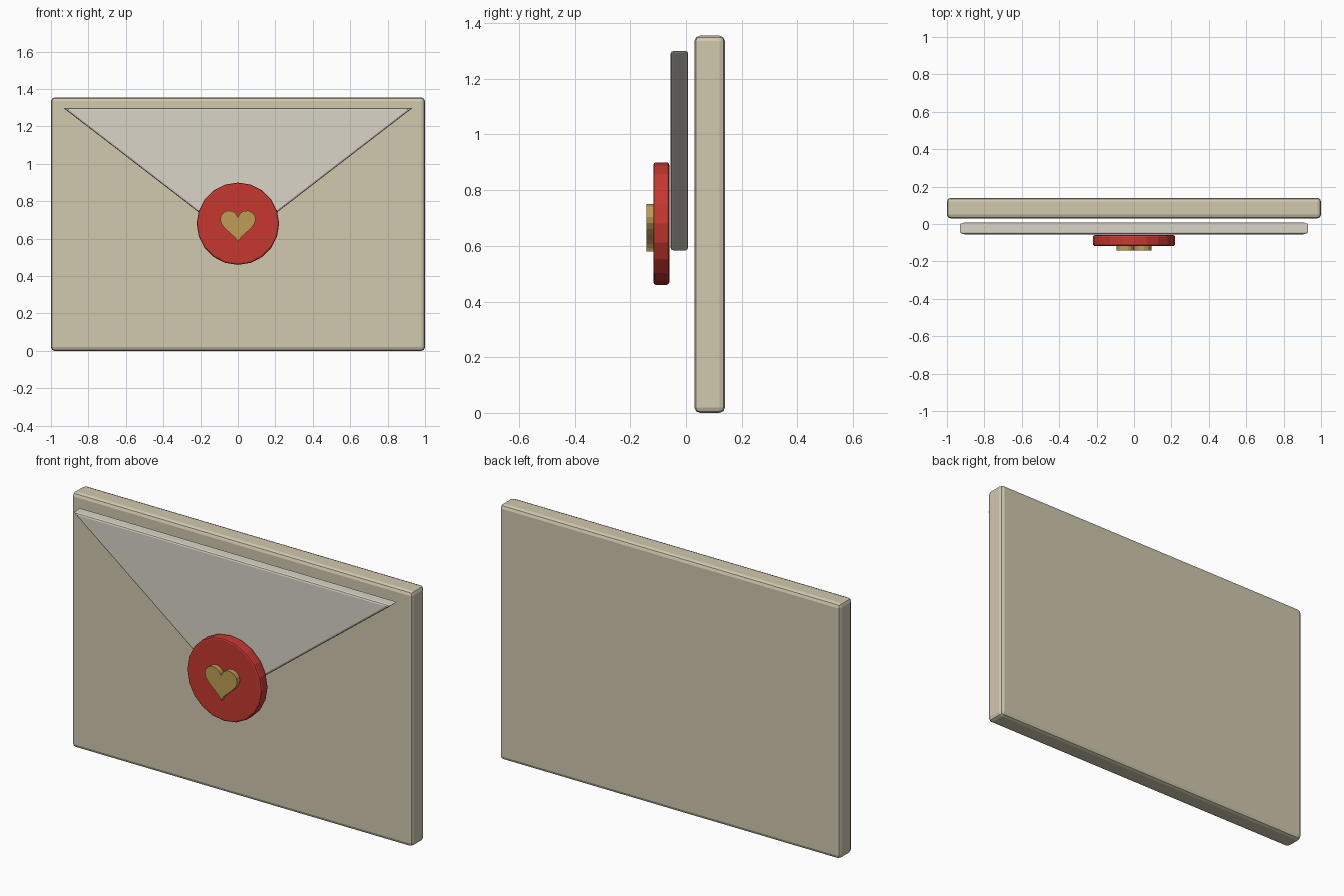
import bpy, bmesh
from math import sin, cos, pi

if "Cube" in bpy.data.objects:
    bpy.data.objects.remove(bpy.data.objects["Cube"])


def prism(name, outline, y_front, y_back, color, bevel=0.0, segments=2):
    """Extrude an x/z outline between two y depths, with an optional edge bevel."""
    bm = bmesh.new()
    face = bm.faces.new([bm.verts.new((x, y_front, z)) for x, z in outline])
    ext = bmesh.ops.extrude_face_region(bm, geom=[face], use_keep_orig=True)
    verts = [g for g in ext["geom"] if isinstance(g, bmesh.types.BMVert)]
    bmesh.ops.translate(bm, verts=verts, vec=(0, y_back - y_front, 0))
    bmesh.ops.recalc_face_normals(bm, faces=bm.faces[:])
    mesh = bpy.data.meshes.new(name)
    bm.to_mesh(mesh)
    bm.free()
    obj = bpy.data.objects.new(name, mesh)
    bpy.context.collection.objects.link(obj)
    mat = bpy.data.materials.new(name + "_color")
    mat.diffuse_color = (*color, 1)
    mat.use_nodes = True
    mat.node_tree.nodes["Principled BSDF"].inputs["Base Color"].default_value = mat.diffuse_color
    mesh.materials.append(mat)
    if bevel:
        mod = obj.modifiers.new("bevel", "BEVEL")
        mod.width = bevel
        mod.segments = segments
        mod.limit_method = 'ANGLE'
        mod.angle_limit = pi / 6
    return obj


# Envelope body
prism("envelope_body", [(-1, 0), (1, 0), (1, 1.355), (-1, 1.355)],
      0.03, 0.14, (0.64, 0.58, 0.43), bevel=0.02)

# Triangular flap floating in front of the body
prism("flap", [(-0.935, 1.30), (0, 0.58), (0.935, 1.30)],
      -0.055, 0.008, (0.70, 0.66, 0.58), bevel=0.01)

# Round wax seal, 20 sides
SEAL_Z = 0.68
N = 20
prism("wax_seal", [(0.22 * cos(2 * pi * i / N), SEAL_Z + 0.22 * sin(2 * pi * i / N))
                   for i in range(N)],
      -0.117, -0.06, (0.56, 0.04, 0.03), bevel=0.009)

# Heart emblem from the classic heart curve
K, M = 0.0059, 32
heart = []
for i in range(M):
    t = 2 * pi * i / M
    heart.append((K * 16 * sin(t) ** 3,
                  SEAL_Z + K * (13 * cos(t) - 5 * cos(2 * t) - 2 * cos(3 * t) - cos(4 * t))))
prism("heart_emblem", heart, -0.142, -0.117, (0.52, 0.34, 0.09))
